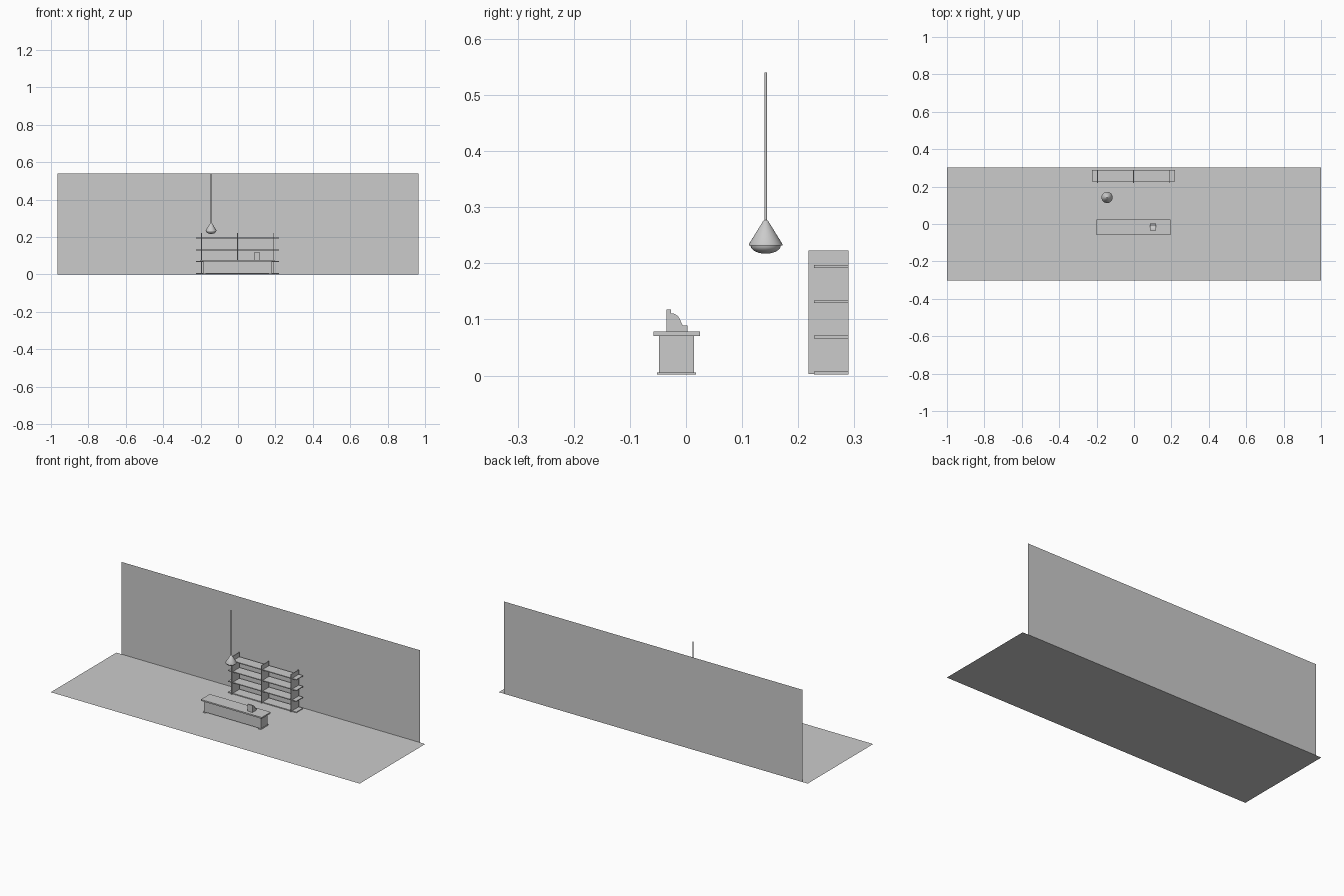
import bpy, bmesh, math

if "Cube" in bpy.data.objects:
    bpy.data.objects.remove(bpy.data.objects["Cube"])


def mesh_object(name, bm):
    bmesh.ops.recalc_face_normals(bm, faces=bm.faces)
    me = bpy.data.meshes.new(name)
    bm.to_mesh(me)
    bm.free()
    ob = bpy.data.objects.new(name, me)
    bpy.context.collection.objects.link(ob)
    return ob


def box(name, x, y, z):
    """Box given as (min, max) on each axis."""
    bm = bmesh.new()
    bmesh.ops.create_cube(bm, size=1)
    for v in bm.verts:
        v.co = [r[0] + (c + 0.5) * (r[1] - r[0]) for c, r in zip(v.co, (x, y, z))]
    return mesh_object(name, bm)


def quad(name, pts):
    bm = bmesh.new()
    bm.faces.new([bm.verts.new(p) for p in pts])
    return mesh_object(name, bm)


def extrude_x(name, profile, x0, x1):
    bm = bmesh.new()
    face = bm.faces.new([bm.verts.new((x0, y, z)) for y, z in profile])
    out = bmesh.ops.extrude_face_region(bm, geom=[face], use_keep_orig=True)
    verts = [g for g in out["geom"] if isinstance(g, bmesh.types.BMVert)]
    bmesh.ops.translate(bm, verts=verts, vec=(x1 - x0, 0, 0))
    return mesh_object(name, bm)


def lathe(name, profile, center, steps=32):
    """Spin an (r, z) profile around a vertical axis."""
    bm = bmesh.new()
    vs = [bm.verts.new((r, 0, z)) for r, z in profile]
    es = [bm.edges.new(p) for p in zip(vs, vs[1:])]
    bmesh.ops.spin(bm, geom=vs + es, axis=(0, 0, 1), cent=(0, 0, 0),
                   angle=2 * math.pi, steps=steps)
    bmesh.ops.remove_doubles(bm, verts=bm.verts, dist=1e-5)
    ob = mesh_object(name, bm)
    ob.location = (*center, 0)
    bpy.context.view_layer.objects.active = ob
    ob.select_set(True)
    bpy.ops.object.shade_smooth_by_angle(angle=math.radians(35))
    ob.select_set(False)
    return ob


# Room: floor and back wall sheets
Y = 0.303
quad("floor", [(-1, -Y, 0), (1, -Y, 0), (1, Y, 0), (-1, Y, 0)])
quad("back_wall", [(-0.965, Y, 0), (0.965, Y, 0), (0.965, Y, 0.54), (-0.965, Y, 0.54)])

# Display shelf: three uprights crossed by four boards
CX = -0.003
for i, x in enumerate((-0.192, 0, 0.192)):
    box(f"shelf_upright_{i}", (CX + x - 0.002, CX + x + 0.002), (0.218, 0.29), (0.003, 0.223))
for i, z in enumerate((0.002, 0.066, 0.129, 0.192)):
    box(f"shelf_board_{i}", (CX - 0.221, CX + 0.221), (0.228, 0.29), (z, z + 0.005))

# Counter: top, front panel and two flanged end legs
box("counter_top", (-0.2, 0.194), (-0.058, 0.025), (0.070, 0.078))
box("counter_front_panel", (CX - 0.176, CX + 0.176), (-0.047, -0.043), (0.005, 0.070))
for side, s in (("left", -1), ("right", 1)):
    def span(a, b):
        return tuple(sorted((CX + s * a, CX + s * b)))
    box(f"counter_leg_{side}", span(0.174, 0.184), (-0.048, 0.014), (0.005, 0.070))
    box(f"counter_foot_{side}", span(0.170, 0.188), (-0.052, 0.018), (0.002, 0.005))

# Cash register: stepped, curved side profile
curve = [(-0.027 + 0.018 * math.sin(a), 0.092 + 0.019 * math.cos(a))
         for a in (math.radians(d) for d in range(0, 76, 15))]
register = [(-0.035, 0.078), (-0.035, 0.118), (-0.027, 0.118)] + curve + [
    (-0.006, 0.089), (0.003, 0.089), (0.003, 0.078)]
extrude_x("cash_register", register, 0.085, 0.118)

# Pendant lamp: cord, conical shade, bulb diffuser
LAMP = (-0.144, 0.142)
lathe("lamp_cord", [(0, 0.275), (0.0025, 0.275), (0.0025, 0.54), (0, 0.54)], LAMP, 12)
lathe("lamp_shade", [(0, 0.232), (0.030, 0.232), (0.030, 0.234), (0.004, 0.276), (0, 0.278)], LAMP)
bowl = [(0.027 * math.cos(a), 0.232 - 0.015 * math.sin(a))
        for a in (i * math.pi / 12 for i in range(6))]
lathe("lamp_diffuser", bowl + [(0, 0.217)], LAMP)
